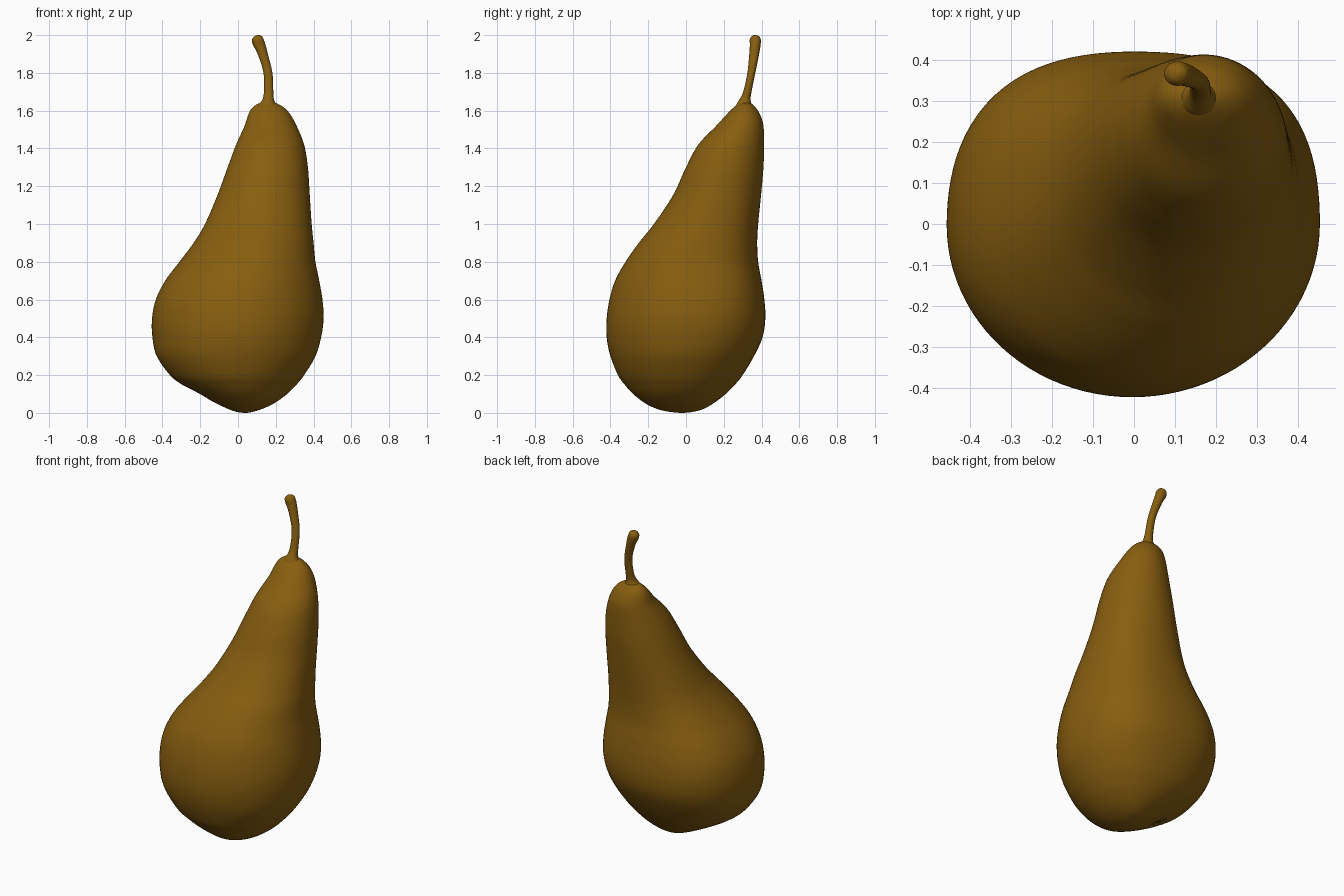
import bpy, bmesh, math
from mathutils import Vector

skin = bpy.data.materials.new("russet_brown")
skin.diffuse_color = (0.245, 0.112, 0.005, 1)


def spline(keys, steps):
    """Catmull-Rom rows through the key rows."""
    rows = []
    for i in range(len(keys) - 1):
        p0, p1 = keys[max(i - 1, 0)], keys[i]
        p2, p3 = keys[i + 1], keys[min(i + 2, len(keys) - 1)]
        for s in range(steps):
            t = s / steps
            rows.append([0.5 * (2 * b + (c - a) * t + (2 * a - 5 * b + 4 * c - d) * t * t
                                + (3 * b - a - 3 * c + d) * t ** 3)
                         for a, b, c, d in zip(p0, p1, p2, p3)])
    rows.append(list(keys[-1]))
    return rows


def loft(name, keys, sides, steps, shape=None):
    """Stack ellipses given as z, x min, x max, y min, y max."""
    bm = bmesh.new()
    rings = []
    for z, x0, x1, y0, y1 in spline(keys, steps):
        ring = []
        for k in range(sides):
            a = 2 * math.pi * k / sides
            p = Vector(((x0 + x1) / 2 + (x1 - x0) / 2 * math.cos(a),
                        (y0 + y1) / 2 + (y1 - y0) / 2 * math.sin(a), z))
            ring.append(bm.verts.new(shape(p, a) if shape else p))
        rings.append(ring)
    for lo, hi in zip(rings, rings[1:]):
        for k in range(sides):
            n = (k + 1) % sides
            bm.faces.new((lo[k], lo[n], hi[n], hi[k]))
    bm.faces.new(rings[0][::-1])
    bm.faces.new(rings[-1])
    for f in bm.faces:
        f.smooth = True
    me = bpy.data.meshes.new(name)
    bm.to_mesh(me)
    bm.free()
    me.materials.append(skin)
    ob = bpy.data.objects.new(name, me)
    bpy.context.collection.objects.link(ob)
    return ob


# small hollow on the lower left where the blossom end sits
calyx = Vector((-0.22, -0.04, 0.10))
inward = Vector((0.45, 0, 0.89))


def fruit_shape(p, a):
    # fuller back corners around the belly
    if math.sin(a) > 0:
        size = 0.034 if math.cos(a) > 0 else 0.026
        swell = size * math.sin(2 * a) ** 2 * math.exp(-((p.z - 0.6) / 0.42) ** 2)
        swell *= min(1, p.z / 0.2)
        p = p + Vector((math.cos(a), math.sin(a), 0)) * swell
    d = (p - calyx).length
    return p + inward * 0.02 * math.exp(-(d / 0.045) ** 2)


# leaning fruit body
body = [
    (0.0, 0.03, 0.05, -0.03, -0.01),
    (0.006, -0.01, 0.08, -0.09, 0.04),
    (0.02, -0.05, 0.125, -0.15, 0.09),
    (0.05, -0.115, 0.19, -0.215, 0.145),
    (0.10, -0.212, 0.26, -0.28, 0.21),
    (0.15, -0.298, 0.31, -0.325, 0.26),
    (0.20, -0.36, 0.35, -0.36, 0.30),
    (0.30, -0.43, 0.41, -0.40, 0.36),
    (0.40, -0.453, 0.44, -0.42, 0.405),
    (0.50, -0.455, 0.453, -0.42, 0.42),
    (0.60, -0.435, 0.447, -0.405, 0.415),
    (0.70, -0.385, 0.43, -0.375, 0.40),
    (0.80, -0.31, 0.41, -0.32, 0.382),
    (0.90, -0.235, 0.40, -0.25, 0.377),
    (1.00, -0.175, 0.39, -0.17, 0.382),
    (1.15, -0.11, 0.38, -0.07, 0.397),
    (1.30, -0.055, 0.37, 0.00, 0.41),
    (1.42, -0.01, 0.35, 0.065, 0.413),
    (1.52, 0.035, 0.31, 0.16, 0.41),
    (1.58, 0.055, 0.277, 0.215, 0.392),
    (1.615, 0.075, 0.245, 0.25, 0.37),
    (1.638, 0.11, 0.207, 0.28, 0.345),
    (1.645, 0.15, 0.175, 0.305, 0.32),
]
loft("pear_body", body, 96, 8, fruit_shape)

# curved stem with flared foot and knobbed tip
stem = [
    (1.60, 0.09, 0.23, 0.255, 0.355),
    (1.635, 0.113, 0.203, 0.268, 0.347),
    (1.66, 0.13, 0.19, 0.283, 0.342),
    (1.70, 0.137, 0.187, 0.303, 0.347),
    (1.80, 0.135, 0.182, 0.325, 0.367),
    (1.90, 0.104, 0.158, 0.335, 0.387),
    (1.95, 0.078, 0.145, 0.338, 0.395),
    (1.975, 0.074, 0.137, 0.337, 0.396),
    (1.992, 0.085, 0.128, 0.346, 0.388),
    (2.0, 0.102, 0.114, 0.36, 0.372),
]
loft("stem", stem, 32, 6)

# tiny dried sepals inside the hollow
for i in range(5):
    a = 2 * math.pi * i / 5
    out = Vector((0.89 * math.cos(a), math.sin(a), -0.45 * math.cos(a)))
    bpy.ops.mesh.primitive_cone_add(vertices=8, radius1=0.01, radius2=0.002, depth=0.04,
                                    location=calyx + inward * 0.018 + out * 0.02)
    sepal = bpy.context.object
    sepal.name = f"sepal_{i + 1}"
    sepal.rotation_euler = (out - inward * 0.3).to_track_quat('Z', 'Y').to_euler()
    sepal.data.materials.append(skin)
    bpy.ops.object.shade_smooth()
